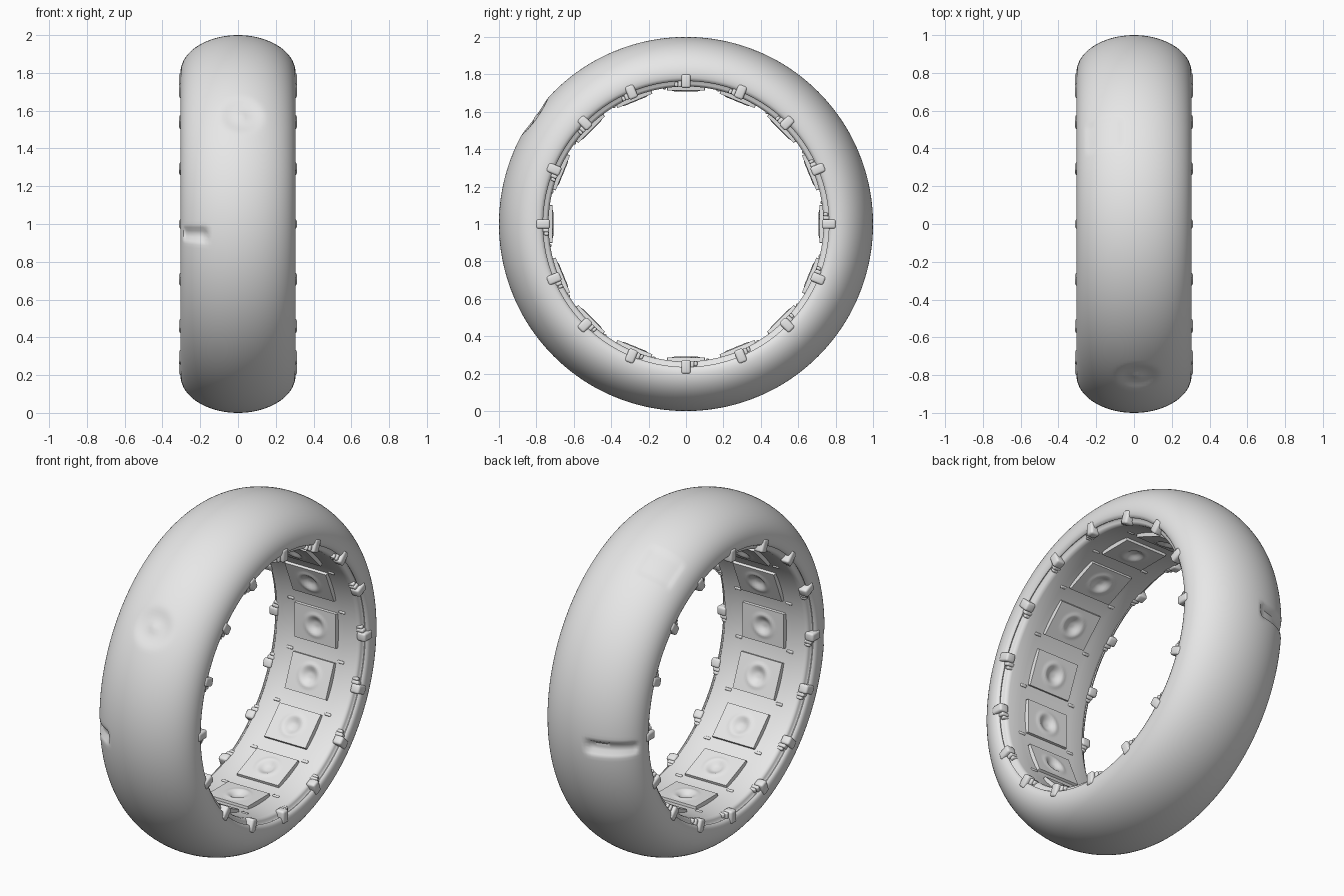
import bpy, bmesh, math
from mathutils import Matrix, Vector

old = bpy.data.objects.get("Cube")
if old:
    bpy.data.objects.remove(old, do_unlink=True)

grey = bpy.data.materials.new("plain_grey")
grey.use_nodes = True
grey.diffuse_color = (0.8, 0.8, 0.8, 1)
grey.node_tree.nodes["Principled BSDF"].inputs["Base Color"].default_value = (0.8, 0.8, 0.8, 1)

COUNT = 16
SEGMENTS = 320


def finish(bm, name, angle):
    bmesh.ops.recalc_face_normals(bm, faces=bm.faces)
    mesh = bpy.data.meshes.new(name)
    bm.to_mesh(mesh)
    bm.free()
    mesh.materials.append(grey)
    obj = bpy.data.objects.new(name, mesh)
    bpy.context.collection.objects.link(obj)
    bpy.ops.object.select_all(action='DESELECT')
    obj.select_set(True)
    bpy.context.view_layer.objects.active = obj
    bpy.ops.object.shade_smooth_by_angle(angle=math.radians(angle))
    return obj


def polar(x, r, a):
    return Vector((x, r * math.cos(a), 1 + r * math.sin(a)))


def frame(a):
    """Local axes: x across the ring, y along it, z outward."""
    rot = Matrix(((1, 0, 0), (0, -math.sin(a), math.cos(a)), (0, math.cos(a), math.sin(a))))
    return Matrix.Translation((0, 0, 1)) @ rot.to_4x4()


def step(t):
    t = max(0.0, min(1.0, t))
    return t * t * (3 - 2 * t)


def window(d, half, edge):
    return step((half - abs(d)) / edge)


def arc(a, degrees):
    """Distance along the tread from a given angle."""
    d = a - math.radians(degrees)
    return (d + math.pi) % (2 * math.pi) - math.pi


def dents(x, a):
    # round cup with a central nipple on the upper front
    d = math.hypot(x - 0.02, arc(a, 144.6))
    off = -0.016 * step((0.13 - d) / 0.08) + 0.009 * step((0.03 - d) / 0.03)
    # short slot at the front, longer slot at the back
    off -= 0.028 * window(x + 0.225, 0.07, 0.02) * window(arc(a, 183.4), 0.045, 0.025)
    off -= 0.028 * window(x + 0.17, 0.13, 0.03) * window(arc(a, -2.3), 0.045, 0.025)
    # shallow square patch on the upper back
    off -= 0.008 * window(x + 0.16, 0.1, 0.025) * window(arc(a, 60.5), 0.1, 0.025)
    return off


# Ring body: domed tread, lip, groove, bead and inner wall, revolved
STEPS = 48
dome = []
for i in range(STEPS + 1):
    t = math.pi * (i / STEPS - 0.5)
    dome.append((0.305 * math.sin(t), 0.8 + 0.2 * math.cos(t)))
rim = [(0.303, 0.782), (0.297, 0.769), (0.288, 0.764), (0.281, 0.768),
       (0.274, 0.762), (0.273, 0.750), (0.265, 0.739), (0.25, 0.735), (0.17, 0.735)]
profile = dome + rim + [(-x, r) for x, r in reversed(rim)]

bm = bmesh.new()
rows = []
for s in range(SEGMENTS):
    a = 2 * math.pi * s / SEGMENTS
    rows.append([bm.verts.new(polar(x, r + (dents(x, a) if r > 0.8 else 0), a))
                 for x, r in profile])
n = len(profile)
for s in range(SEGMENTS):
    p, q = rows[s], rows[(s + 1) % SEGMENTS]
    for i in range(n):
        j = (i + 1) % n
        bm.faces.new((p[i], p[j], q[j], q[i]))
finish(bm, "ring_body", 50)

# Inner pads: flat square plates with a round bowl
HALF_X, HALF_T, GRID = 0.145, 0.11, 24
bm = bmesh.new()
for k in range(COUNT):
    made = bmesh.ops.create_grid(bm, x_segments=GRID, y_segments=GRID, size=1)["verts"]
    for v in made:
        u, w = v.co.x, v.co.y
        x, t = u * HALF_X, w * HALF_T
        d = math.hypot(x, t)
        height = 0.713 + 0.017 * step((0.055 - d) / 0.04) - 0.004 * window(d - 0.06, 0.018, 0.018)
        if max(abs(u), abs(w)) > 0.99:
            height = 0.745
            x, t = x * 0.95, t * 0.95
        v.co = (x, t, height)
    bmesh.ops.transform(bm, verts=made, matrix=frame(2 * math.pi * k / COUNT))
pads = finish(bm, "inner_pads", 40)
# the open underside is buried, so the pads must face the axis
bm = bmesh.new()
bm.from_mesh(pads.data)
bm.faces.ensure_lookup_table()
f = bm.faces[0]
mid = f.calc_center_median() - Vector((0, 0, 1))
if f.normal.dot(Vector((0, mid.y, mid.z))) > 0:
    bmesh.ops.reverse_faces(bm, faces=bm.faces)
bm.to_mesh(pads.data)
bm.free()


def block(bm, centre, size, bevel, matrix):
    part = bmesh.new()
    bmesh.ops.create_cube(part, size=1, matrix=Matrix.Translation(centre) @ Matrix.Diagonal((*size, 1)))
    bmesh.ops.bevel(part, geom=part.edges[:], offset=bevel, segments=3, profile=0.5, affect='EDGES')
    bmesh.ops.transform(part, verts=part.verts, matrix=matrix)
    temp = bpy.data.meshes.new("temp")
    part.to_mesh(temp)
    part.free()
    bm.from_mesh(temp)
    bpy.data.meshes.remove(temp)


# Rim clips: a large rounded lug with two smaller lobes beside it
for side, name in ((1, "left_clips"), (-1, "right_clips")):
    bm = bmesh.new()
    for k in range(COUNT):
        m = frame(2 * math.pi * k / COUNT)
        block(bm, (side * 0.284, 0, 0.764), (0.056, 0.05, 0.074), 0.012, m)
        block(bm, (side * 0.272, 0.033, 0.750), (0.045, 0.022, 0.036), 0.008, m)
        block(bm, (side * 0.268, 0.052, 0.746), (0.035, 0.018, 0.026), 0.007, m)
        # small tab at the pad corner
        block(bm, (side * 0.165, 0.115, 0.735), (0.04, 0.016, 0.03), 0.005, m)
    finish(bm, name, 60)
